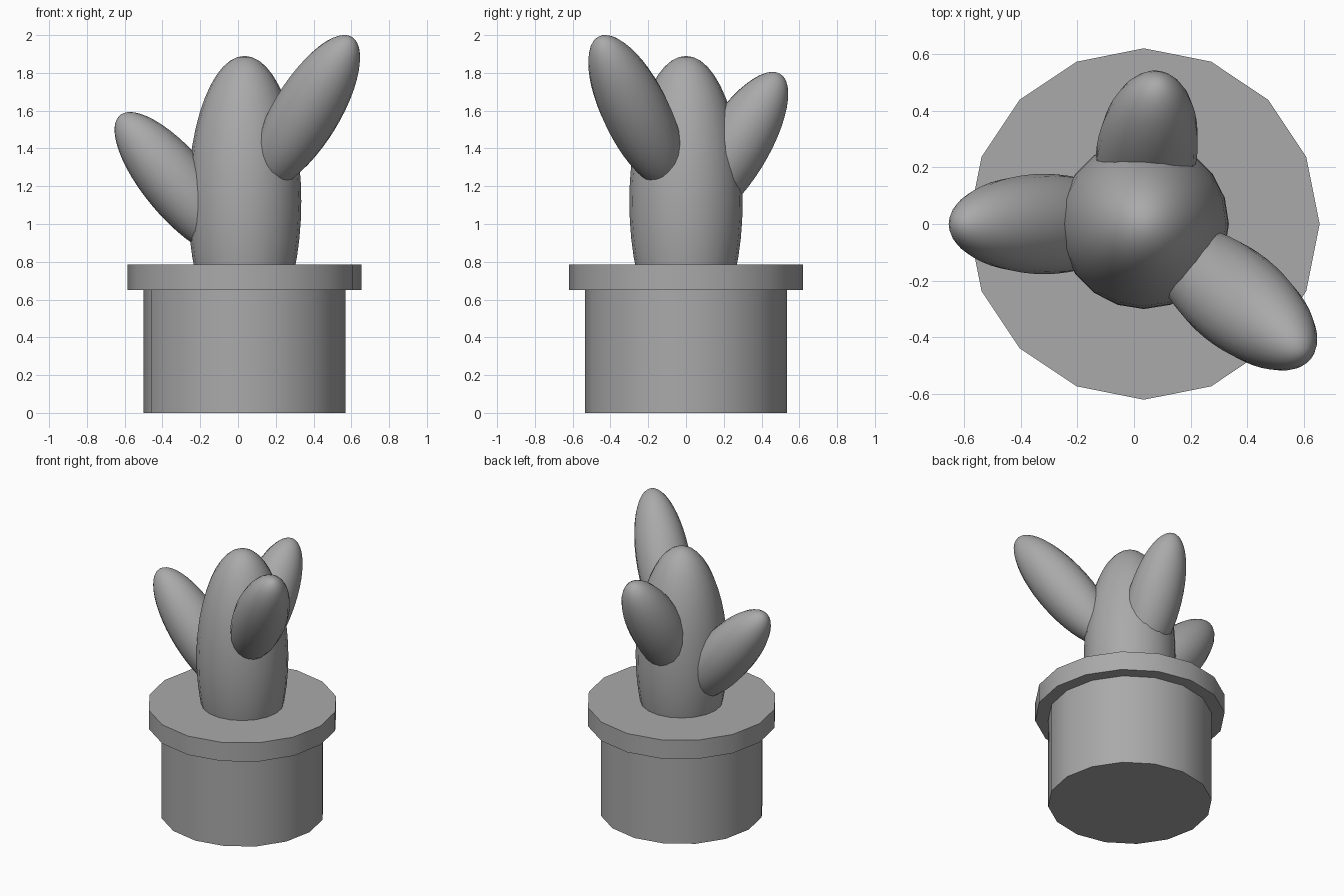
import bpy
from math import radians, sin, cos
from mathutils import Matrix, Vector

if "Cube" in bpy.data.objects:
    bpy.data.objects.remove(bpy.data.objects["Cube"], do_unlink=True)

grey = bpy.data.materials.new("plain_grey")
grey.use_nodes = True
grey.diffuse_color = (0.4, 0.4, 0.4, 1)
grey.node_tree.nodes["Principled BSDF"].inputs["Base Color"].default_value = (0.4, 0.4, 0.4, 1)

CENTRE_X = 0.035


def finish(name):
    obj = bpy.context.object
    obj.name = name
    obj.data.materials.append(grey)
    bpy.ops.object.shade_smooth_by_angle(angle=radians(35))
    return obj


def drum(name, radius, low, high):
    # Sixteen-sided drum with a corner pointing along x
    bpy.ops.mesh.primitive_cylinder_add(
        vertices=16, radius=radius, depth=high - low,
        location=(CENTRE_X, 0, (low + high) / 2))
    return finish(name)


def lobe(name, centre, width, length, heading=0, tilt=0):
    # Ellipsoid leaning by tilt towards the compass heading
    bpy.ops.mesh.primitive_uv_sphere_add(segments=20, ring_count=24, radius=1)
    obj = finish(name)
    obj.matrix_world = (
        Matrix.Translation(Vector(centre))
        @ Matrix.Rotation(radians(heading), 4, 'Z')
        @ Matrix.Rotation(radians(tilt), 4, 'Y')
        @ Matrix.Diagonal((width, width, length, 1)))
    return obj


# Pot
drum("pot_body", 0.535, 0, 0.65)
drum("pot_rim", 0.62, 0.65, 0.785)

# Cactus stem, its lower end hidden in the pot
lobe("cactus_stem", (CENTRE_X, 0, 1.12), 0.30, 0.77)

# Three arms
lobe("right_arm", (-0.317, 0, 1.208), 0.177, 0.48, 180, 40)
front = radians(-39)
lobe("front_left_arm",
     (CENTRE_X + 0.42 * cos(front), 0.42 * sin(front), 1.592), 0.177, 0.5, -39, 38)
lobe("back_arm", (0.045, 0.253, 1.396), 0.178, 0.47, 81, 32)
